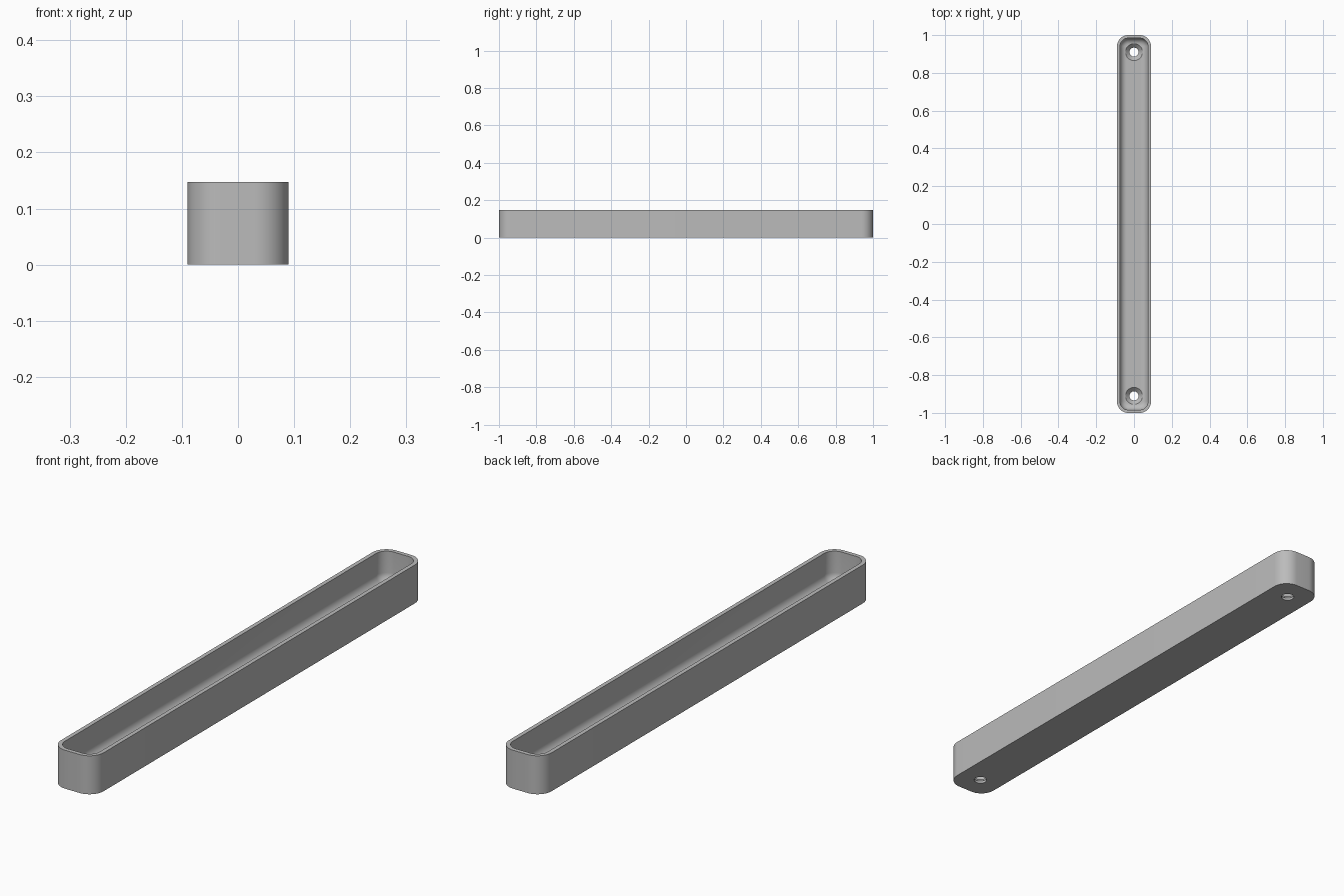
import bpy
import bmesh
from math import sin, cos, pi

default = bpy.data.objects.get("Cube")
if default:
    bpy.data.objects.remove(default, do_unlink=True)

HALF_W, HALF_L, HEIGHT = 0.09, 1.0, 0.147
CORNER, WALL, FLOOR, FILLET = 0.06, 0.016, 0.03, 0.035
HOLE_Y, HOLE_R, SINK_R = 0.91, 0.024, 0.045

grey = bpy.data.materials.new("plain_grey")
grey.use_nodes = True
grey.diffuse_color = (0.5, 0.5, 0.5, 1)
grey.node_tree.nodes["Principled BSDF"].inputs["Base Color"].default_value = grey.diffuse_color


def rounded_loop(bm, inset, z, steps=12):
    """Rounded rectangle of vertices, inset from the outer outline."""
    r = CORNER - inset
    cx, cy = HALF_W - CORNER, HALF_L - CORNER
    verts = []
    for q, (sx, sy) in enumerate([(1, 1), (-1, 1), (-1, -1), (1, -1)]):
        for i in range(steps + 1):
            a = (q + i / steps) * pi / 2
            verts.append(bm.verts.new((sx * cx + r * cos(a), sy * cy + r * sin(a), z)))
    return verts


def circle_loop(bm, r, y, z, steps=40):
    return [bm.verts.new((r * cos(2 * pi * i / steps), y + r * sin(2 * pi * i / steps), z))
            for i in range(steps)]


def loft(name, make_loops):
    """Closed skin through a stack of loops, capped at both ends."""
    bm = bmesh.new()
    loops = make_loops(bm)
    n = len(loops[0])
    for low, high in zip(loops, loops[1:]):
        for i in range(n):
            j = (i + 1) % n
            bm.faces.new((low[i], low[j], high[j], high[i]))
    bm.faces.new(loops[0][::-1])
    bm.faces.new(loops[-1])
    bmesh.ops.recalc_face_normals(bm, faces=bm.faces)
    mesh = bpy.data.meshes.new(name)
    bm.to_mesh(mesh)
    bm.free()
    mesh.materials.append(grey)
    obj = bpy.data.objects.new(name, mesh)
    bpy.context.collection.objects.link(obj)
    return obj


# Tray section: outer wall, rim, inner wall, rounded fillet, floor
section = [(0, 0), (0, HEIGHT), (WALL, HEIGHT)]
for k in range(11):
    a = k / 10 * pi / 2
    section.append((WALL + FILLET * (1 - cos(a)), FLOOR + FILLET * (1 - sin(a))))
tray = loft("tray", lambda bm: [rounded_loop(bm, i, z) for i, z in section])

# Countersunk screw holes at both ends
sink = [(HOLE_R, -0.02), (HOLE_R, FLOOR - 0.021), (SINK_R, FLOOR), (SINK_R, FLOOR + 0.03)]
bpy.context.view_layer.objects.active = tray
for side, label in ((-1, "front"), (1, "back")):
    cutter = loft(label + "_hole_cutter",
                  lambda bm: [circle_loop(bm, r, side * HOLE_Y, z) for r, z in sink])
    cutter.hide_render = True
    cut = tray.modifiers.new(label + "_hole", "BOOLEAN")
    cut.operation = "DIFFERENCE"
    cut.solver = "EXACT"
    cut.object = cutter
    bpy.ops.object.modifier_apply(modifier=cut.name)
    bpy.data.objects.remove(cutter, do_unlink=True)

bpy.ops.object.select_all(action="DESELECT")
tray.select_set(True)
bpy.ops.object.shade_smooth_by_angle(angle=pi / 6)
